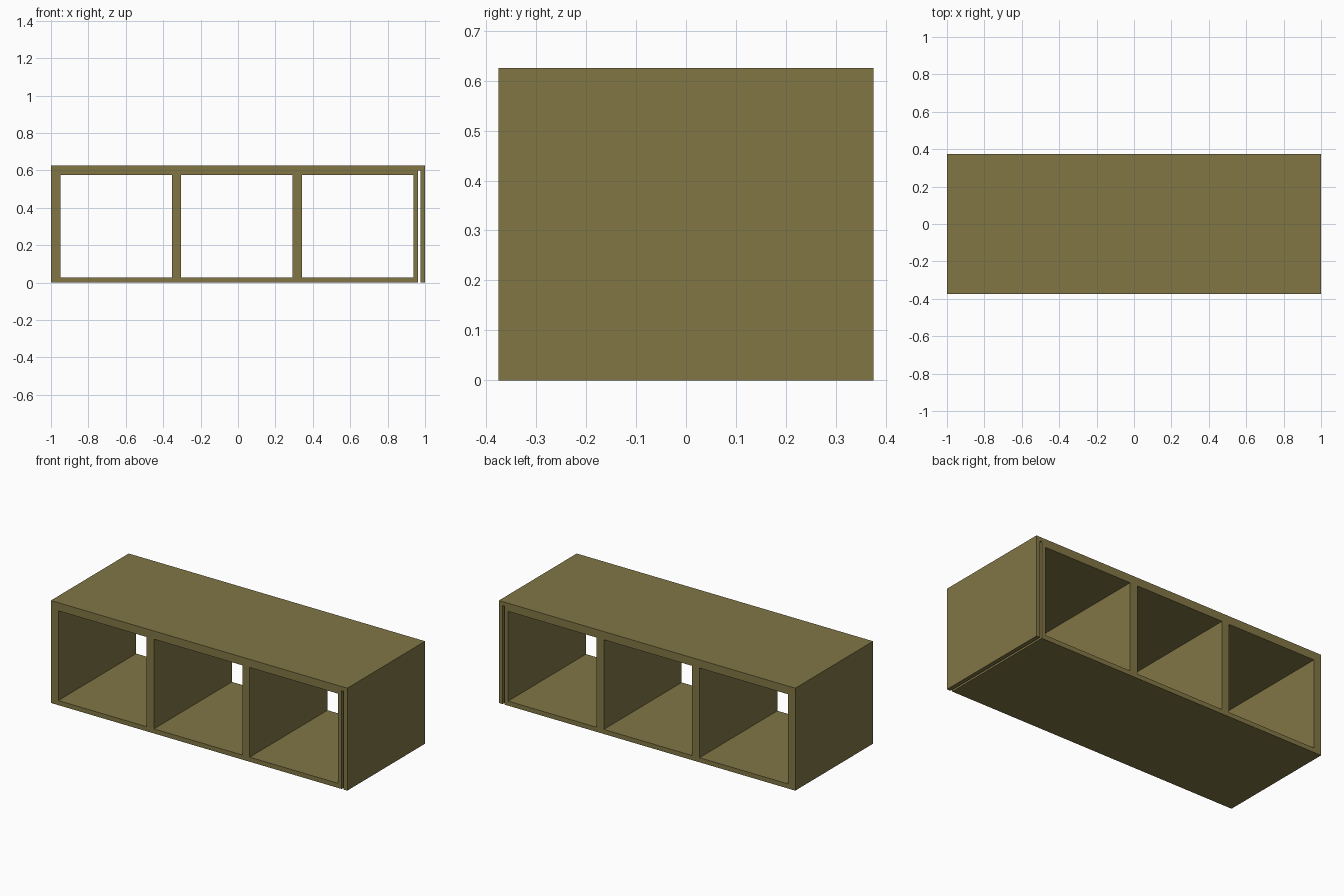
import bpy

if "Cube" in bpy.data.objects:
    bpy.data.objects.remove(bpy.data.objects["Cube"])

DEPTH = 0.75
HEIGHT = 0.625
T = 0.025            # board thickness
INNER_L, INNER_R = -1 + T, 0.9625   # inner carcass, slit left on the right
FLOOR_TOP = 0.028

wood = bpy.data.materials.new("olive_wood")
wood.diffuse_color = (0.22, 0.18, 0.06, 1)
wood.use_nodes = True
wood.node_tree.nodes["Principled BSDF"].inputs["Base Color"].default_value = wood.diffuse_color


def board(name, x0, x1, z0, z1):
    """Full-depth board spanning the given x and z ranges."""
    bpy.ops.mesh.primitive_cube_add(size=1, location=((x0 + x1) / 2, 0, (z0 + z1) / 2))
    ob = bpy.context.object
    ob.name = name
    ob.scale = (x1 - x0, DEPTH, z1 - z0)
    bpy.ops.object.transform_apply(location=False, rotation=False, scale=True)
    ob.data.materials.append(wood)


# Outer shell: top and two sides
board("outer_top", -1, 1, HEIGHT - T, HEIGHT)
board("outer_left_side", -1, -1 + T, 0, HEIGHT - T)
board("outer_right_side", 1 - T, 1, 0, HEIGHT - T)

# Inner carcass: floor, ceiling and two sides
ceiling = HEIGHT - 2 * T
board("inner_floor", INNER_L, INNER_R, 0, FLOOR_TOP)
board("inner_ceiling", INNER_L, INNER_R, ceiling, HEIGHT - T)
board("inner_left_side", INNER_L, INNER_L + T, FLOOR_TOP, ceiling)
board("inner_right_side", INNER_R - T, INNER_R, FLOOR_TOP, ceiling)

# Double-thickness dividers making three equal bays
left, right = INNER_L + T, INNER_R - T
bay = (right - left - 4 * T) / 3
for i in range(2):
    x = left + bay + i * (bay + 2 * T)
    board(f"divider_{i + 1}", x, x + 2 * T, FLOOR_TOP, ceiling)
